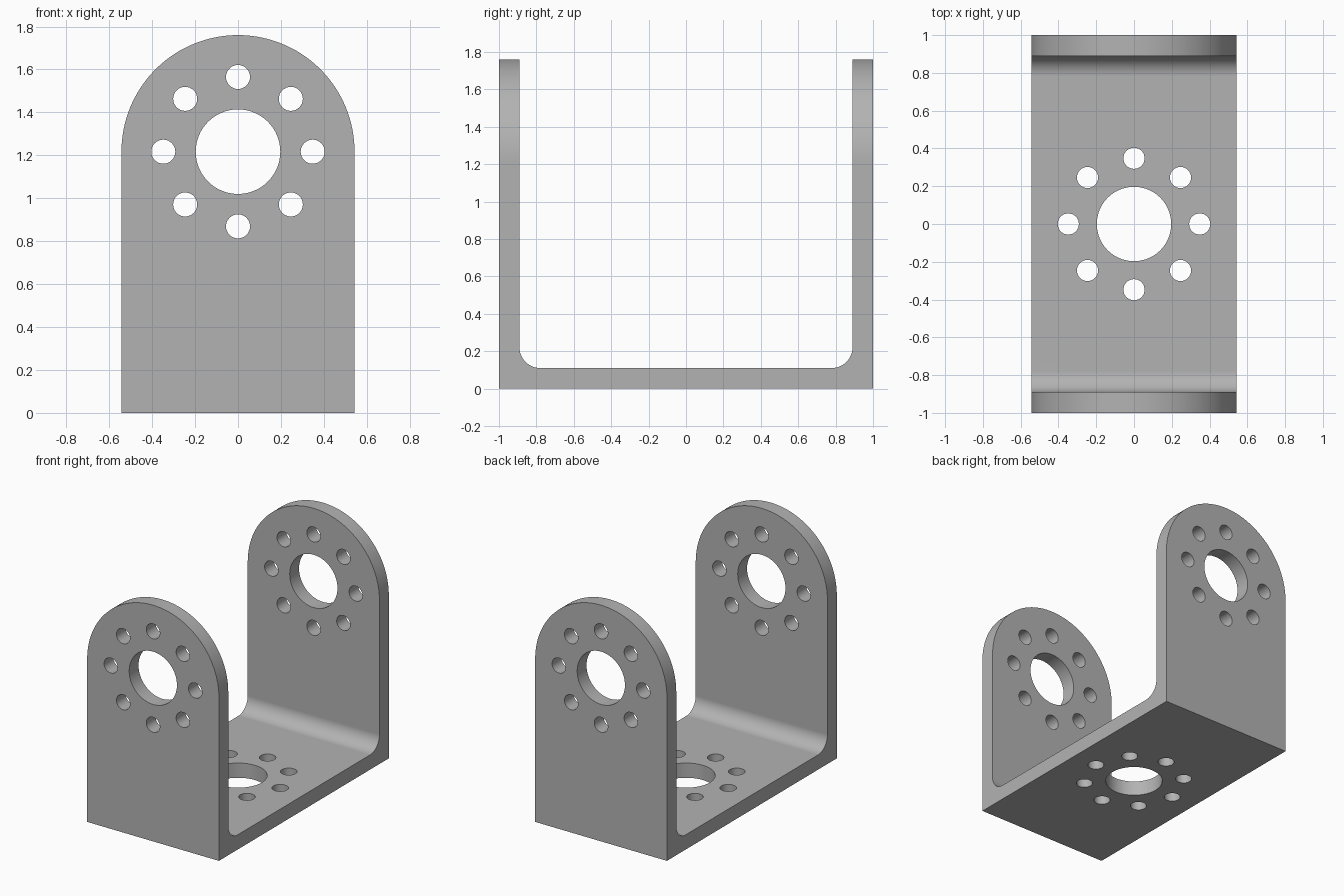
import bpy, bmesh
from math import pi, sin, cos, radians
from mathutils import Matrix, Vector

cube = bpy.data.objects.get("Cube")
if cube:
    bpy.data.objects.remove(cube)

HALF_W, HALF_L = 0.543, 1.0      # half width (x) and half length (y)
THICK, FILLET = 0.11, 0.11       # plate thickness and inner bend radius
AXIS_Z = 1.217                   # height of the ear holes
TOP = AXIS_Z + HALF_W
BORE, BOLT, BOLT_CIRCLE = 0.197, 0.056, 0.348

metal = bpy.data.materials.new("grey metal")
metal.use_nodes = True
grey = (0.45, 0.45, 0.45, 1)
metal.diffuse_color = grey
metal.node_tree.nodes["Principled BSDF"].inputs["Base Color"].default_value = grey


def make_object(name, bm):
    bmesh.ops.recalc_face_normals(bm, faces=bm.faces)
    mesh = bpy.data.meshes.new(name)
    bm.to_mesh(mesh)
    bm.free()
    mesh.materials.append(metal)
    obj = bpy.data.objects.new(name, mesh)
    bpy.context.collection.objects.link(obj)
    return obj


def extrude(name, points, direction):
    bm = bmesh.new()
    face = bm.faces.new([bm.verts.new(p) for p in points])
    out = bmesh.ops.extrude_face_region(bm, geom=[face])
    verts = [g for g in out["geom"] if isinstance(g, bmesh.types.BMVert)]
    bmesh.ops.translate(bm, verts=verts, vec=Vector(direction))
    return make_object(name, bm)


def arc(cx, cz, r, start, end, n):
    steps = [start + (end - start) * i / n for i in range(n + 1)]
    return [(cx + r * cos(a), cz + r * sin(a)) for a in steps]


def boolean(obj, cutter, operation):
    mod = obj.modifiers.new(operation.lower(), "BOOLEAN")
    mod.operation, mod.solver, mod.object = operation, "EXACT", cutter
    bpy.ops.object.modifier_apply(modifier=mod.name)
    bpy.data.objects.remove(cutter)


# U-shaped channel with rounded inner bends
inner = HALF_L - THICK
bend = inner - FILLET
profile = [(-HALF_L, 0), (HALF_L, 0), (HALF_L, TOP), (inner, TOP)]
profile += arc(bend, THICK + FILLET, FILLET, 0, -pi / 2, 12)
profile += arc(-bend, THICK + FILLET, FILLET, -pi / 2, -pi, 12)
profile += [(-inner, TOP), (-HALF_L, TOP)]
bracket = extrude("u_bracket", [(-HALF_W, y, z) for y, z in profile], (2 * HALF_W, 0, 0))
bpy.context.view_layer.objects.active = bracket
bracket.select_set(True)

# Round the tops of both ears: remove everything above the arch
arch = arc(0, AXIS_Z, HALF_W, 0, pi, 64)
side = HALF_W + 0.2
outline = arch + [(-side, AXIS_Z), (-side, TOP + 0.2), (side, TOP + 0.2), (side, AXIS_Z)]
boolean(bracket, extrude("ear_trim", [(x, -1.2, z) for x, z in outline], (0, 2.4, 0)), "DIFFERENCE")

# Hole pattern: centre bore and a ring of eight bolt holes
drill = bmesh.new()


def drill_pattern(frame, depth):
    spots = [(0, 0, BORE, 64)]
    spots += [(x, y, BOLT, 32) for x, y in arc(0, 0, BOLT_CIRCLE, 0, 1.75 * pi, 7)]
    for x, y, r, sides in spots:
        bmesh.ops.create_cone(drill, cap_ends=True, segments=sides, radius1=r, radius2=r,
                              depth=depth, matrix=frame @ Matrix.Translation((x, y, 0)))


drill_pattern(Matrix.Translation((0, 0, THICK / 2)), 2 * THICK)
for y in (-1, 1):
    drill_pattern(Matrix.Translation((0, y * (HALF_L - THICK / 2), AXIS_Z))
                  @ Matrix.Rotation(pi / 2, 4, "X"), 2 * THICK)
boolean(bracket, make_object("hole_drill", drill), "DIFFERENCE")

# Smooth curved walls, keep edges crisp and flats flat
bpy.ops.object.shade_smooth_by_angle(angle=radians(30))
weighted = bracket.modifiers.new("flat_faces", "WEIGHTED_NORMAL")
weighted.keep_sharp = True
